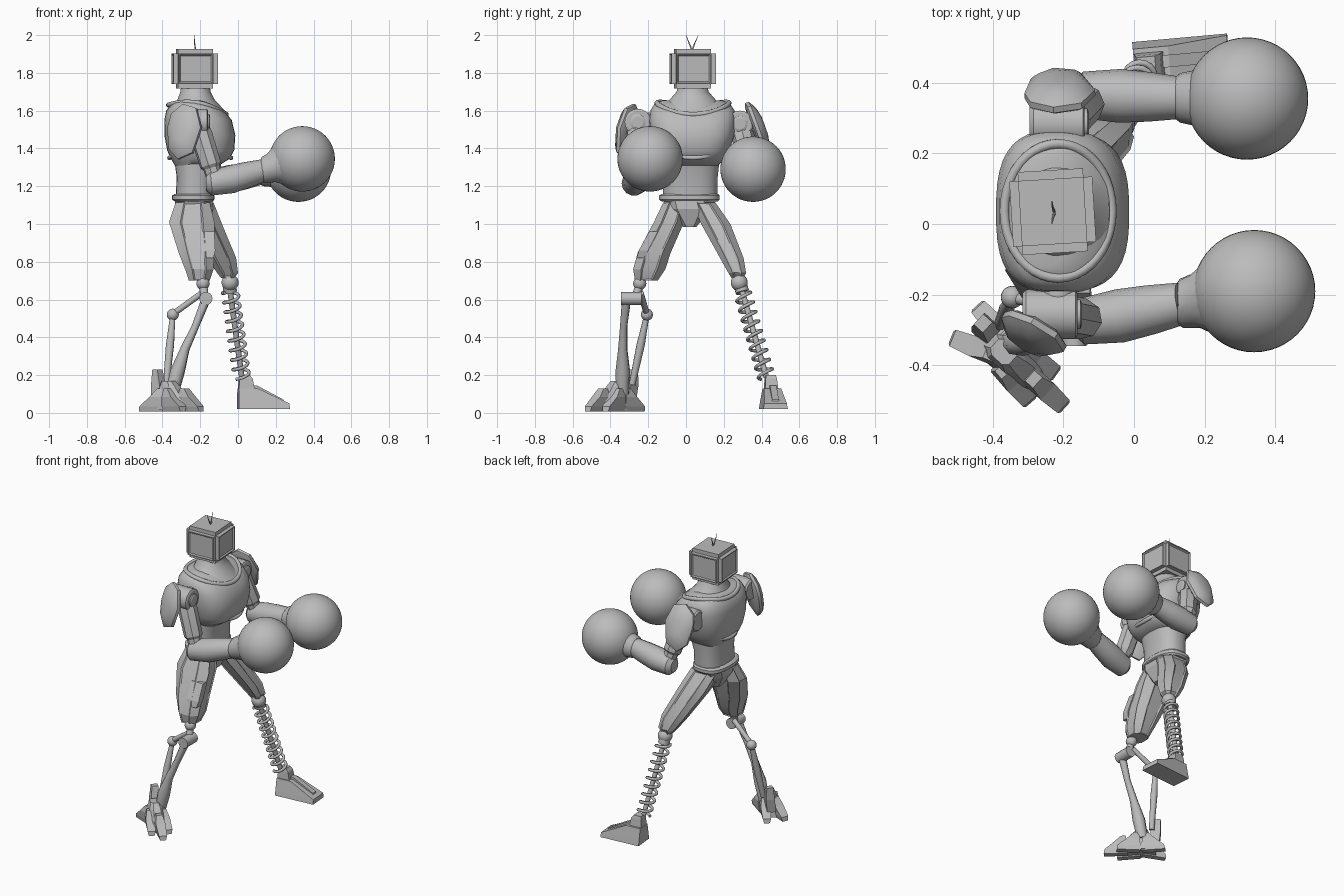
import bpy, bmesh, math
from mathutils import Vector, Matrix

default = bpy.data.objects.get("Cube")
if default:
    bpy.data.objects.remove(default, do_unlink=True)

metal = bpy.data.materials.new("plain_grey")
metal.use_nodes = True
GREY = (0.5, 0.5, 0.5, 1)
metal.diffuse_color = GREY
metal.node_tree.nodes["Principled BSDF"].inputs["Base Color"].default_value = GREY


def finish(obj, smooth=None):
    """Give the object its material and shading."""
    obj.data.materials.append(metal)
    bpy.ops.object.select_all(action="DESELECT")
    obj.select_set(True)
    bpy.context.view_layer.objects.active = obj
    if smooth:
        bpy.ops.object.shade_smooth_by_angle(angle=math.radians(smooth))
    return obj


def from_bmesh(name, bm, smooth=None, matrix=None):
    bmesh.ops.recalc_face_normals(bm, faces=bm.faces)
    if matrix:
        bm.transform(matrix)
    mesh = bpy.data.meshes.new(name)
    bm.to_mesh(mesh)
    bm.free()
    obj = bpy.data.objects.new(name, mesh)
    bpy.context.collection.objects.link(obj)
    return finish(obj, smooth)


def loft(name, sections, sides=4, power=2, smooth=None, matrix=None, inset=0):
    """Stack rounded sections given as (z, x0, x1, y0, y1); inset cuts long panels."""
    angles = [math.tau * (i + 0.5) / sides for i in range(sides)]
    shape = [[math.copysign(abs(f(a)) ** (2 / power), f(a)) for f in (math.cos, math.sin)]
             for a in angles]
    top = max(u for u, v in shape)
    bm = bmesh.new()
    rings = []
    for z, x0, x1, y0, y1 in sections:
        rings.append([bm.verts.new(((x0 + x1 + u / top * (x1 - x0)) / 2,
                                    (y0 + y1 + v / top * (y1 - y0)) / 2, z)) for u, v in shape])
    panels = []
    for a, b in zip(rings, rings[1:]):
        for i in range(sides):
            j = (i + 1) % sides
            wall = bm.faces.new((a[i], a[j], b[j], b[i]))
            if i % 2:
                panels.append(wall)
    bm.faces.new(rings[0])
    bm.faces.new(rings[-1])
    if inset:
        bmesh.ops.recalc_face_normals(bm, faces=bm.faces)
        bmesh.ops.inset_region(bm, faces=panels, thickness=inset, depth=-inset * 0.7)
    return from_bmesh(name, bm, smooth, matrix)


def tube(name, points, resolution=6, smooth=40, cyclic=False):
    """Sweep a round section along (x, y, z, radius) points."""
    curve = bpy.data.curves.new(name, "CURVE")
    curve.dimensions = "3D"
    curve.bevel_depth = 1
    curve.bevel_resolution = resolution
    curve.use_fill_caps = True
    spline = curve.splines.new("POLY")
    spline.points.add(len(points) - 1)
    spline.use_cyclic_u = cyclic
    for p, (x, y, z, r) in zip(spline.points, points):
        p.co = (x, y, z, 1)
        p.radius = r
    obj = bpy.data.objects.new(name, curve)
    bpy.context.collection.objects.link(obj)
    bpy.ops.object.select_all(action="DESELECT")
    obj.select_set(True)
    bpy.context.view_layer.objects.active = obj
    bpy.ops.object.convert(target="MESH")
    return finish(bpy.context.view_layer.objects.active, smooth)


def ball(name, center, radius, detail=24):
    bm = bmesh.new()
    bmesh.ops.create_uvsphere(bm, u_segments=detail * 2, v_segments=detail, radius=radius)
    return from_bmesh(name, bm, 60, Matrix.Translation(center))


def ring(name, center, rx, ry, thick, tilt=0, lift=0):
    cx, cy, cz = center
    pts = []
    for i in range(40):
        a = math.tau * i / 40
        pts.append((cx + rx * math.cos(a), cy + ry * math.sin(a),
                    cz - tilt * math.cos(a) + lift * math.sin(a) ** 2, thick))
    return tube(name, pts, 3, 50, True)


# head: a bevelled case with shallow recessed screens and two aerials
bm = bmesh.new()
bmesh.ops.create_cube(bm, size=1, matrix=Matrix.Diagonal((0.235, 0.235, 0.21, 1)))
bmesh.ops.bevel(bm, geom=bm.edges[:], offset=0.025, segments=2, affect="EDGES")
bm.normal_update()
panels = [f for f in bm.faces if f.calc_area() > 0.02 and abs(f.normal.z) < 0.5]
bmesh.ops.inset_individual(bm, faces=panels, thickness=0.008, depth=0)
bmesh.ops.inset_individual(bm, faces=panels, thickness=0.008, depth=-0.008)
from_bmesh("head", bm, 20, Matrix.Translation((-0.23, 0.035, 1.822)) @ Matrix.Rotation(0.06, 4, "Z"))
for side, tip in (("right", 0.0), ("left", 0.065)):
    tube(side + "_aerial", [(-0.225, 0.032, 1.92, 0.004), (-0.23, (tip + 0.03) / 2, 1.96, 0.003),
                            (-0.232, tip, 2.0, 0.001)], 1)

# neck, chest, waist
loft("neck", [(1.74, -0.3, -0.15, -0.04, 0.11), (1.7, -0.305, -0.145, -0.05, 0.12),
              (1.66, -0.32, -0.125, -0.085, 0.155), (1.6, -0.34, -0.07, -0.13, 0.2)], 32, smooth=50)
loft("chest", [(1.655, -0.32, -0.19, -0.12, 0.19), (1.64, -0.35, -0.14, -0.165, 0.23),
               (1.6, -0.38, -0.075, -0.188, 0.258), (1.55, -0.39, -0.033, -0.195, 0.265),
               (1.47, -0.39, -0.014, -0.19, 0.258), (1.39, -0.375, -0.02, -0.17, 0.23),
               (1.345, -0.355, -0.045, -0.15, 0.205), (1.31, -0.335, -0.1, -0.12, 0.17)],
     40, 2.8, 50)
ring("collar", (-0.215, 0.037, 1.605), 0.152, 0.19, 0.014, 0.025, 0.035)
ring("chest_band", (-0.2, 0.037, 1.35), 0.163, 0.187, 0.012, 0.0, 0.06)
loft("waist", [(1.36, -0.34, -0.09, -0.13, 0.18), (1.25, -0.325, -0.125, -0.122, 0.168),
               (1.12, -0.33, -0.13, -0.12, 0.165)], 32, 2.4, 50)
loft("belt", [(1.16, -0.335, -0.135, -0.13, 0.17), (1.15, -0.35, -0.125, -0.142, 0.178),
              (1.13, -0.35, -0.125, -0.142, 0.178), (1.12, -0.335, -0.135, -0.13, 0.17)], 32, 2.6, 30)
loft("pelvis", [(1.125, -0.335, -0.135, -0.12, 0.16), (1.08, -0.33, -0.13, -0.1, 0.135),
                (0.985, -0.27, -0.16, -0.015, 0.055)], 8, 3)


def shoulder_pad(name, center, sign, lean, turn):
    """A domed shield facing sideways."""
    outline = [(-0.1, 0.02), (-0.085, 0.095), (-0.02, 0.148), (0.06, 0.125),
               (0.1, 0.02), (0.065, -0.115), (-0.02, -0.15), (-0.08, -0.095)]
    bm = bmesh.new()
    rings = [[bm.verts.new((x * k, sign * d, z * k)) for x, z in outline]
             for k, d in ((0.85, -0.02), (1, -0.01), (1, 0.008), (0.9, 0.018), (0.7, 0.034), (0.4, 0.044))]
    for a, b in zip(rings, rings[1:]):
        for i in range(8):
            j = (i + 1) % 8
            bm.faces.new((a[i], a[j], b[j], b[i]))
    bm.faces.new(rings[0])
    bm.faces.new(rings[-1])
    from_bmesh(name, bm, 40, Matrix.Translation(center) @ Matrix.Rotation(turn, 4, "Z")
               @ Matrix.Rotation(sign * lean, 4, "X"))


# arms: shoulder joint, upper arm, elbow, forearm, cuff and glove
def arm(side, sign, shoulder, elbow, wrist, glove):
    s, e, w, g = map(Vector, (shoulder, elbow, wrist, glove))
    along = Vector((1, 0, 0))
    def path(*stops):
        return [(*p, r) for p, r in stops]
    tube(side + "_shoulder_joint", path((s - along * 0.1, 0.06), (s - along * 0.09, 0.07),
                                        (s + along * 0.05, 0.07), (s + along * 0.055, 0.06)), 8, 25)
    tube(side + "_shoulder_cap", path((s, 0.042), (s + along * 0.063, 0.042), (s + along * 0.068, 0.03)), 6, 25)
    tube(side + "_shoulder_axle", path((s, 0.05), (s - Vector((0, sign * 0.1, 0)), 0.05)))
    tube(side + "_upper_arm", path((s, 0.045), (s.lerp(e, 0.2), 0.06), (s.lerp(e, 0.7), 0.058),
                                   (s.lerp(e, 0.75), 0.045), (e, 0.042)), 2, 25)
    tube(side + "_forearm", path((e - along * 0.055, 0.04), (e - along * 0.03, 0.066), (e.lerp(w, 0.3), 0.076),
                                 (e.lerp(w, 0.65), 0.07), (w, 0.06)), 5, 35)
    tube(side + "_cuff", path((w - along * 0.012, 0.06), (w, 0.07), (w.lerp(g, 0.2), 0.078), (w.lerp(g, 0.5), 0.12)))
    ball(side + "_glove", g, 0.173)


arm("right", -1, (-0.215, -0.255, 1.54), (-0.115, -0.275, 1.215), (0.135, -0.225, 1.285), (0.34, -0.19, 1.345))
arm("left", 1, (-0.195, 0.285, 1.53), (-0.115, 0.365, 1.225), (0.13, 0.357, 1.27), (0.32, 0.355, 1.29))
shoulder_pad("right_shoulder_pad", (-0.285, -0.31, 1.49), -1, 0.2, -0.5)
shoulder_pad("left_shoulder_pad", (-0.21, 0.375, 1.505), 1, 0.35, 0.05)

# thighs
loft("right_thigh", [(1.115, -0.33, -0.15, -0.12, 0.01), (1.01, -0.365, -0.125, -0.17, -0.01),
                     (0.85, -0.315, -0.125, -0.255, -0.08), (0.76, -0.28, -0.13, -0.28, -0.11),
                     (0.7, -0.26, -0.15, -0.27, -0.15)], 8, 2.6, 20, inset=0.008)
loft("left_thigh", [(1.115, -0.31, -0.13, 0.03, 0.155), (1.0, -0.27, -0.085, 0.08, 0.235),
                    (0.82, -0.165, -0.01, 0.18, 0.305), (0.74, -0.11, -0.0, 0.225, 0.318),
                    (0.715, -0.09, -0.02, 0.24, 0.305)], 8, 2.6, 20, inset=0.008)
loft("right_thigh_plate", [(0.96, -0.21, -0.125, -0.195, -0.15), (0.86, -0.21, -0.12, -0.25, -0.2),
                           (0.82, -0.18, -0.13, -0.26, -0.21)])

# right shin: knee, crossbar, front strut, rear link
ball("right_knee", (-0.185, -0.245, 0.685), 0.035, 10)
tube("right_knee_bar", [(-0.17, -0.345, 0.605, 0.035), (-0.17, -0.235, 0.605, 0.035)], 5, 30)
tube("right_knee_link", [(-0.185, -0.245, 0.68, 0.022), (-0.175, -0.27, 0.6, 0.022)])
tube("right_front_strut", [(-0.17, -0.315, 0.6, 0.025), (-0.225, -0.33, 0.46, 0.02), (-0.28, -0.335, 0.34, 0.025),
                           (-0.32, -0.335, 0.22, 0.04), (-0.35, -0.335, 0.1, 0.035)], 2, None)
tube("right_rear_link", [(-0.19, -0.24, 0.635, 0.016), (-0.335, -0.21, 0.53, 0.016)])
ball("right_link_joint", (-0.345, -0.207, 0.52), 0.032, 10)
tube("right_rear_strut", [(-0.345, -0.207, 0.52, 0.014), (-0.36, -0.24, 0.36, 0.022),
                          (-0.38, -0.285, 0.15, 0.017)], 3)

# right foot: clawed, built along +x then turned
turned = Matrix.Translation((-0.365, -0.365, 0)) @ Matrix.Rotation(-0.74, 4, "Z")
loft("right_foot", [(0.015, -0.09, 0.13, -0.055, 0.055), (0.07, -0.08, 0.12, -0.05, 0.05),
                    (0.14, -0.05, 0.06, -0.04, 0.04), (0.17, -0.04, 0.03, -0.03, 0.03)], 8, 3, matrix=turned)
for name, x, y, swing in (("outer", 0.035, -0.04, -0.12), ("middle", 0.115, 0, 0), ("inner", 0.035, 0.04, 0.12),
                          ("heel_right", -0.035, -0.03, 3.5), ("heel_left", -0.035, 0.035, 3.05)):
    claw = turned @ Matrix.Translation((x, y, 0)) @ Matrix.Rotation(swing, 4, "Z")
    loft("right_claw_" + name, [(0.008, -0.03, 0.115, -0.018, 0.018), (0.035, -0.03, 0.11, -0.025, 0.025),
                                (0.085, -0.025, 0.05, -0.03, 0.03), (0.13, -0.02, 0.01, -0.02, 0.02)], matrix=claw)
loft("right_heel_spur", [(0.06, -0.11, -0.04, -0.02, 0.035), (0.15, -0.12, -0.06, -0.01, 0.045),
                         (0.23, -0.12, -0.085, 0.0, 0.04)], matrix=turned)

# left shin: coil spring around a thin rod
top, bottom = Vector((-0.045, 0.29, 0.67)), Vector((0.02, 0.425, 0.19))
ball("left_knee", (-0.042, 0.282, 0.69), 0.045, 12)
tube("left_spring_seat", [(*top, 0.036), (*top.lerp(bottom, 0.06), 0.036)])
tube("left_rod", [(*top, 0.015), (*bottom, 0.015)])
axis = (bottom - top).normalized()
side = axis.orthogonal().normalized()
turns, steps = 9, 16
coil = []
for i in range(turns * steps + 1):
    p = top.lerp(bottom, 0.05 + 0.95 * i / (turns * steps))
    p = p + Matrix.Rotation(math.tau * i / steps, 3, axis) @ side * 0.042
    coil.append((*p, 0.009))
tube("left_spring", coil, 2, 60)

# left foot: wedge with an ankle block
flat = Matrix.Translation((0, 0.455, 0)) @ Matrix.Rotation(0.09, 4, "Z")
loft("left_foot", [(0.02, 0.0, 0.27, -0.07, 0.06), (0.05, 0.0, 0.268, -0.065, 0.055),
                   (0.13, 0.0, 0.1, -0.05, 0.04)], matrix=flat)
loft("left_ankle", [(0.1, 0.0, 0.09, -0.045, 0.03), (0.18, 0.005, 0.075, -0.04, 0.02),
                    (0.2, 0.01, 0.06, -0.035, 0.015)], matrix=flat)
loft("left_foot_ridge", [(0.04, 0.05, 0.25, -0.025, 0.02), (0.07, 0.05, 0.24, -0.02, 0.015),
                         (0.145, 0.05, 0.1, -0.02, 0.015)], matrix=flat)
